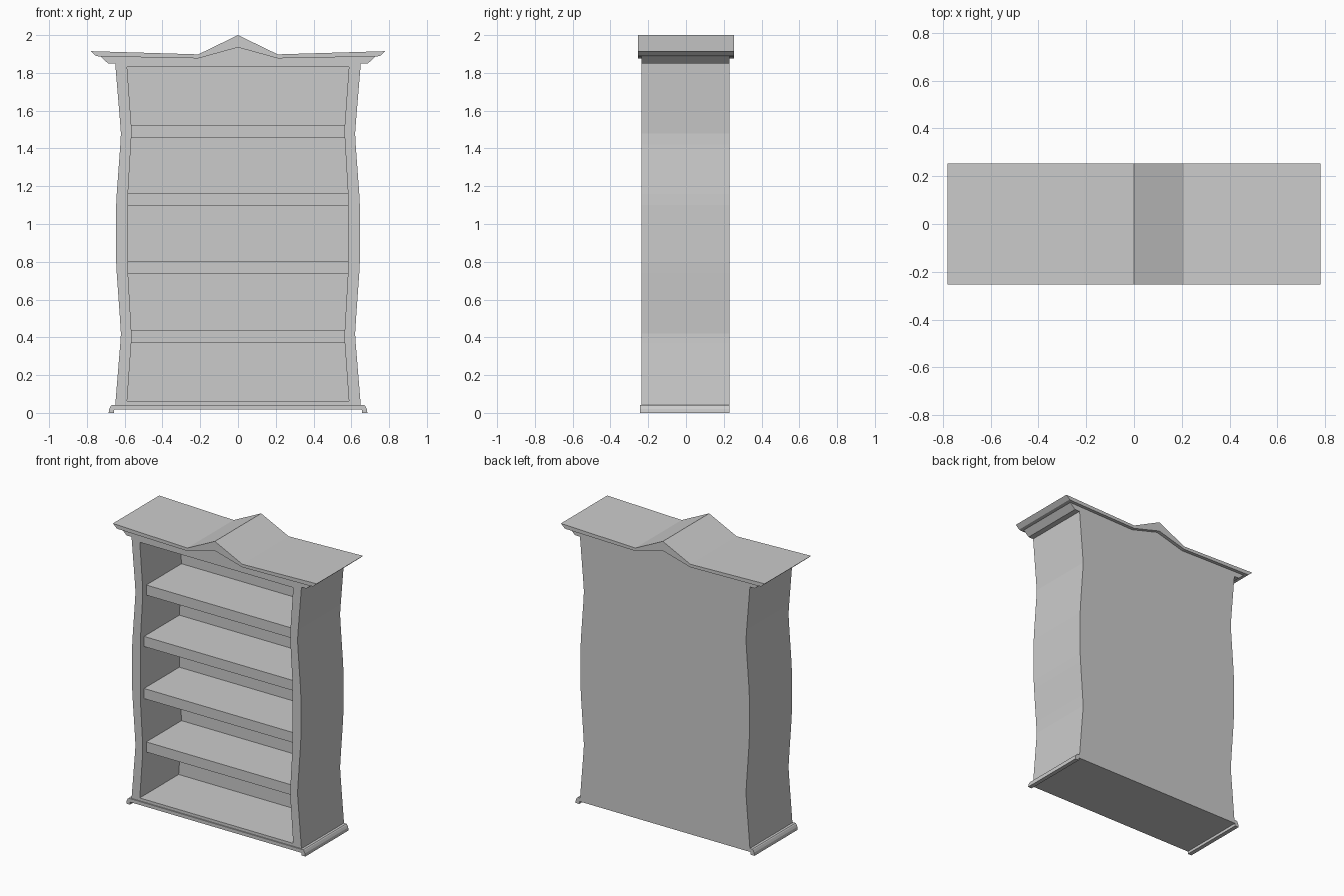
import bpy, bmesh

if "Cube" in bpy.data.objects:
    bpy.data.objects.remove(bpy.data.objects["Cube"])


def prism(name, profile, y0, y1):
    """Extrude an (x, z) outline along y."""
    bm = bmesh.new()
    front = [bm.verts.new((x, y0, z)) for x, z in profile]
    back = [bm.verts.new((x, y1, z)) for x, z in profile]
    n = len(profile)
    bm.faces.new(front)
    bm.faces.new(back[::-1])
    for i in range(n):
        j = (i + 1) % n
        bm.faces.new((front[i], back[i], back[j], front[j]))
    bmesh.ops.recalc_face_normals(bm, faces=bm.faces)
    me = bpy.data.meshes.new(name)
    bm.to_mesh(me)
    bm.free()
    ob = bpy.data.objects.new(name, me)
    bpy.context.collection.objects.link(ob)
    return ob


def symmetric(half):
    """Complete a right-hand outline (bottom to top) with its mirror image."""
    return half + [(-x, z) for x, z in reversed(half) if x > 0]


# Wavy side outlines, outside and inside
outer = [(.65, .04), (.623, .37), (.62, .42), (.625, .5), (.642, .74), (.645, .8),
         (.645, 1.1), (.642, 1.16), (.623, 1.42), (.62, 1.48), (.625, 1.55), (.65, 1.85)]
inner = [(.587, .062), (.565, .37), (.565, .44), (.582, .735), (.582, .805),
         (.582, 1.095), (.582, 1.165), (.565, 1.455), (.565, 1.525), (.587, 1.83)]

# Case: solid body hollowed from the front
case = prism("case", symmetric(outer + [(.65, 1.886), (.21, 1.877), (0, 1.935)]), -.235, .23)
cutter = prism("case_cutter", symmetric(inner), -.4, .19)
cutter.hide_render = True
mod = case.modifiers.new("hollow", 'BOOLEAN')
mod.operation = 'DIFFERENCE'
mod.solver = 'EXACT'
mod.object = cutter
bpy.context.view_layer.objects.active = case
bpy.ops.object.modifier_apply(modifier=mod.name)
bpy.data.objects.remove(cutter)

# Shelves fitted between the inner sides
for i in range(1, 9, 2):
    prism(f"shelf_{i // 2 + 1}", symmetric(inner[i:i + 2]), -.195, .19)

# Base board with moulded feet at both ends
prism("base", symmetric([(.655, .018), (.656, 0), (.685, 0), (.682, .02),
                         (.674, .037), (.668, .042)]), -.243, .23)

# Lower crown moulding on each side
for side, s in (("left", -1), ("right", 1)):
    prism(f"crown_moulding_{side}",
          [(s * x, z) for x, z in ((.65, 1.85), (.688, 1.85), (.728, 1.887), (.65, 1.887))],
          -.235, .23)

# Pediment roof
prism("roof", [(0, 1.935), (.21, 1.877), (.735, 1.887), (.752, 1.89), (.78, 1.915),
               (.21, 1.898), (0, 2), (-.21, 1.898), (-.78, 1.915), (-.752, 1.89),
               (-.735, 1.887), (-.21, 1.877)], -.253, .253)
